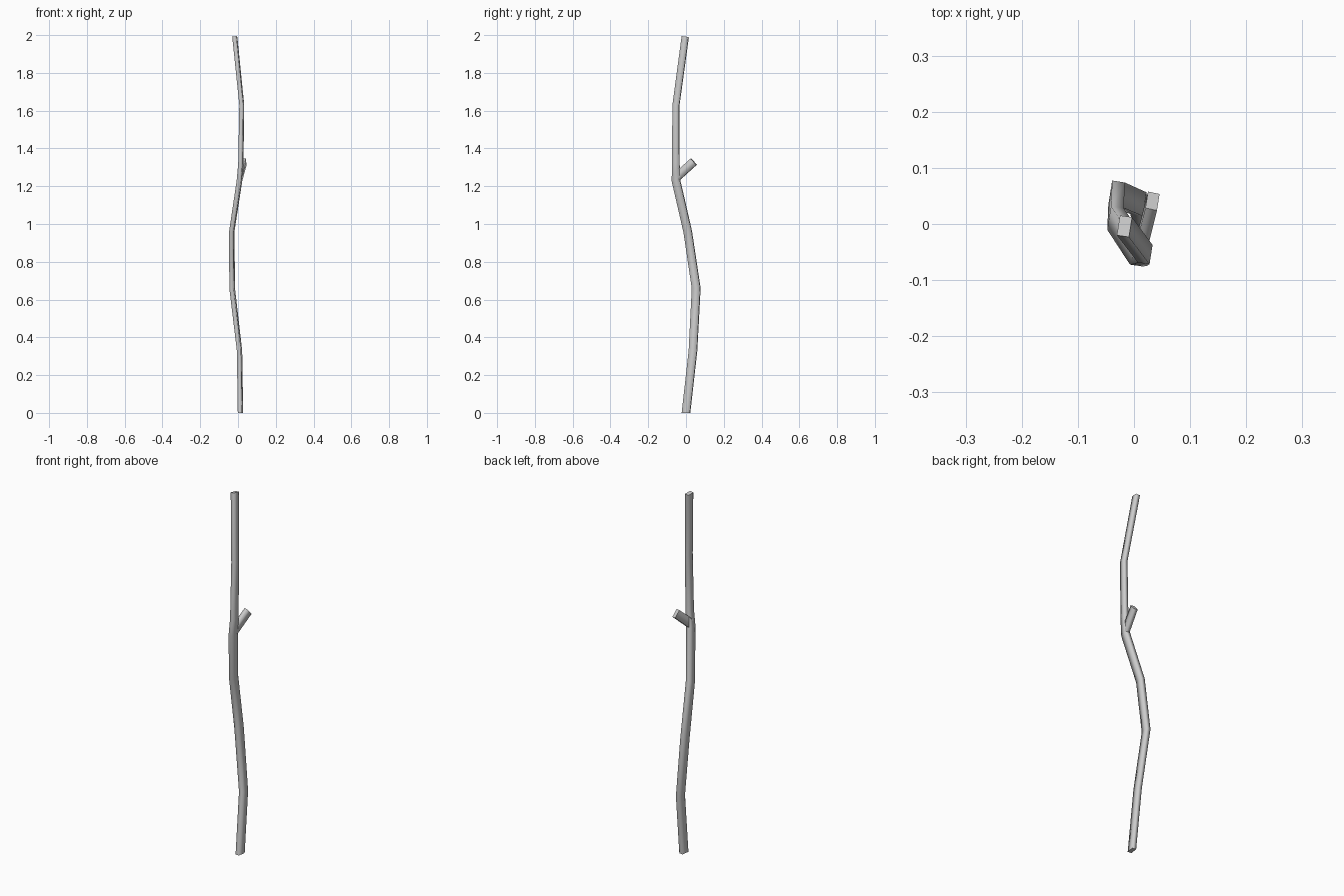
import bpy, bmesh, math
from mathutils import Vector

if "Cube" in bpy.data.objects:
    bpy.data.objects.remove(bpy.data.objects["Cube"])


def sweep(name, path, tangents=None, twist=-9):
    """Four-sided tube; path rows are (x, y, z, width across x, depth)."""
    bm = bmesh.new()
    pts = [Vector(p[:3]) for p in path]
    tangents = tangents or {}
    a = math.radians(twist)
    side = Vector((math.cos(a), math.sin(a), 0))
    rings = []
    for i, (p, row) in enumerate(zip(pts, path)):
        before = p - pts[i - 1] if i else pts[1] - p
        after = pts[i + 1] - p if i + 1 < len(pts) else before
        t = tangents.get(i, before.normalized() + after.normalized())
        t = Vector(t).normalized()
        u = (side - t * side.dot(t)).normalized()
        v = t.cross(u)
        w, d = row[3] / 2, row[4] / 2
        rings.append([bm.verts.new(p + u * w * sx + v * d * sy)
                      for sx, sy in ((1, 1), (-1, 1), (-1, -1), (1, -1))])
    for r0, r1 in zip(rings, rings[1:]):
        for k in range(4):
            n = (k + 1) % 4
            bm.faces.new((r0[k], r0[n], r1[n], r1[k])).smooth = True
    # flat end caps
    bm.faces.new(rings[0][::-1])
    bm.faces.new(rings[-1])
    bmesh.ops.recalc_face_normals(bm, faces=bm.faces)
    me = bpy.data.meshes.new(name)
    bm.to_mesh(me)
    bm.free()
    ob = bpy.data.objects.new(name, me)
    bpy.context.collection.objects.link(ob)
    return ob


# main crooked stick, base cut level
sweep("stick", [
    (0.013, 0.000, 0.00, 0.022, 0.043),
    (0.008, 0.037, 0.33, 0.022, 0.043),
    (-0.031, 0.054, 0.66, 0.023, 0.044),
    (-0.033, 0.009, 0.96, 0.023, 0.043),
    (0.008, -0.053, 1.23, 0.024, 0.043),
    (0.015, -0.054, 1.32, 0.022, 0.038),
    (0.020, -0.053, 1.63, 0.021, 0.035),
    (-0.017, -0.004, 1.991, 0.022, 0.036),
], {0: (0, 0, 1)})

# short broken side twig
sweep("twig_stub", [
    (0.010, -0.050, 1.248, 0.022, 0.046),
    (0.033, 0.041, 1.330, 0.021, 0.045),
])
